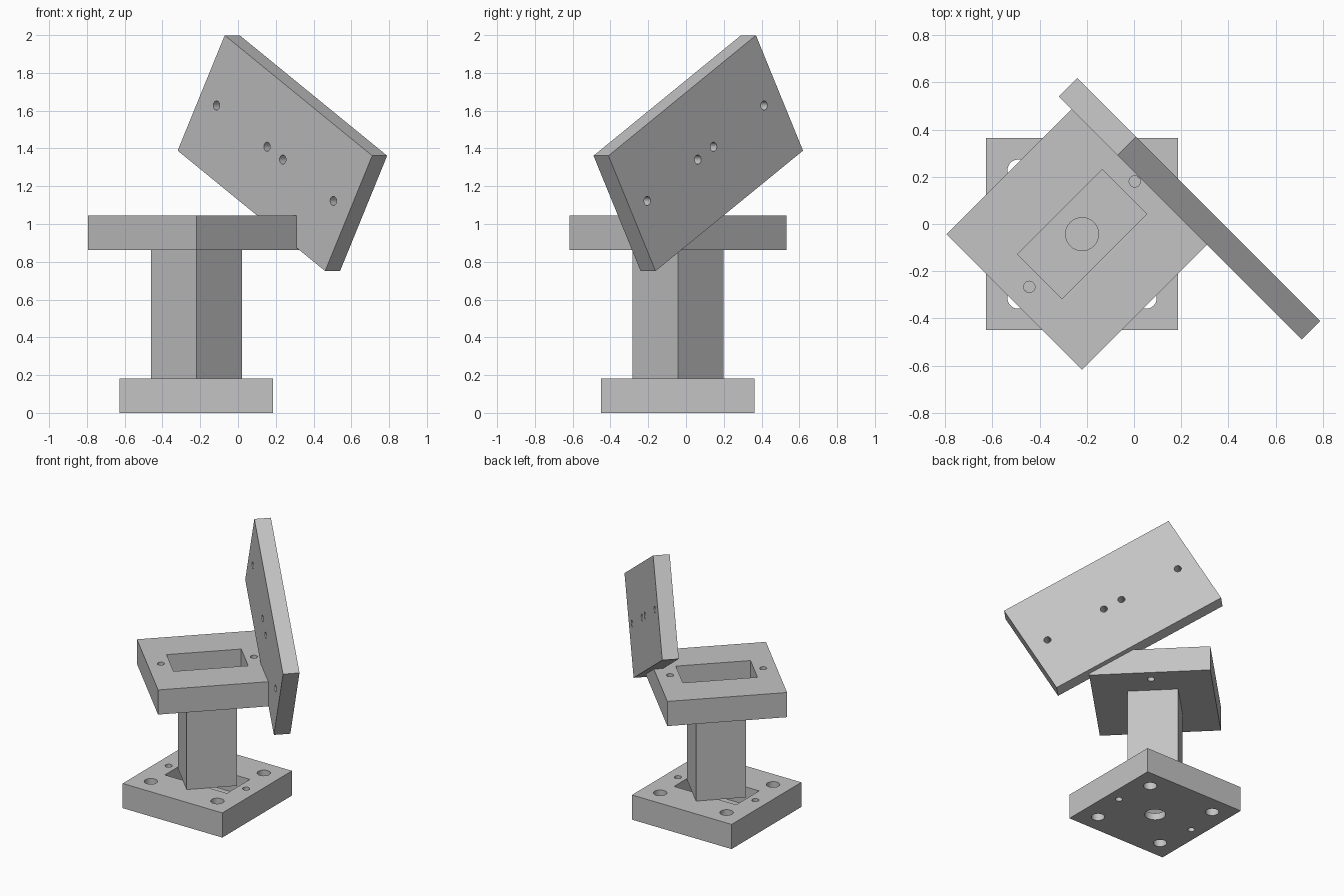
import bpy
from math import radians

cube = bpy.data.objects.get("Cube")
if cube:
    bpy.data.objects.remove(cube, do_unlink=True)

# Single plain grey
grey = bpy.data.materials.new("plain_grey")
grey.use_nodes = True
grey.diffuse_color = (0.55, 0.55, 0.55, 1)
grey.node_tree.nodes["Principled BSDF"].inputs["Base Color"].default_value = (0.55, 0.55, 0.55, 1)


def box(name, size, z=0.0):
    bpy.ops.mesh.primitive_cube_add(size=1, location=(0, 0, z))
    ob = bpy.context.object
    ob.name = name
    ob.scale = size
    bpy.ops.object.transform_apply(location=True, rotation=False, scale=True)
    ob.data.materials.append(grey)
    return ob


def cut(ob, cutter):
    """Subtract the cutter from the object and remove the cutter."""
    cutter.hide_render = True
    mod = ob.modifiers.new("cut", "BOOLEAN")
    mod.operation = "DIFFERENCE"
    mod.solver = "EXACT"
    mod.object = cutter
    bpy.context.view_layer.update()
    bpy.ops.object.select_all(action="DESELECT")
    ob.select_set(True)
    bpy.context.view_layer.objects.active = ob
    bpy.ops.object.modifier_apply(modifier=mod.name)
    bpy.data.objects.remove(cutter, do_unlink=True)


def drill(ob, x, y, radius):
    """Drill a round hole right through the thickness."""
    bpy.ops.mesh.primitive_cylinder_add(vertices=32, radius=radius, depth=1, location=(x, y, 0))
    cutter = bpy.context.object
    cutter.data.materials.append(grey)
    cut(ob, cutter)


def place(ob, location, angles=(0, 0, 0)):
    ob.location = location
    ob.rotation_euler = [radians(a) for a in angles]
    bpy.ops.object.select_all(action="DESELECT")
    ob.select_set(True)
    bpy.context.view_layer.objects.active = ob
    bpy.ops.object.shade_smooth_by_angle(angle=radians(30))


SIDE, THICK, FLOOR = 0.813, 0.182, 0.05
CX, CY = -0.22, -0.043
SCREW = 0.024


def pocket_block(name):
    """Square block with a rectangular pocket, a centre hole and two screw holes."""
    ob = box(name, (SIDE, SIDE, THICK))
    cut(ob, box("pocket_cutter", (0.507, 0.268, THICK), FLOOR))
    drill(ob, 0, 0, 0.07)
    for side in (-1, 1):
        drill(ob, side * 0.316, 0, SCREW)
    return ob


# Base block with four extra corner holes
base = pocket_block("base_block")
for sx in (-1, 1):
    for sy in (-1, 1):
        drill(base, sx * 0.271, sy * 0.271, 0.045)
place(base, (CX, CY, THICK / 2))

# Square post, turned by an eighth
post = box("post", (0.34, 0.34, 0.681))
place(post, (CX, CY, 0.5225), (0, 0, 45))

# Upper block, turned by an eighth
upper = pocket_block("upper_block")
place(upper, (CX, CY, 0.954), (0, 0, 45))

# Upright tilted plate with a row of screw holes
plate = box("tilted_plate", (1.275, 0.705, 0.112))
for x in (-0.505, -0.068, 0.068, 0.505):
    drill(plate, x, 0, SCREW)
place(plate, (0.235, 0.065, 1.375), (90, 30, -45))
